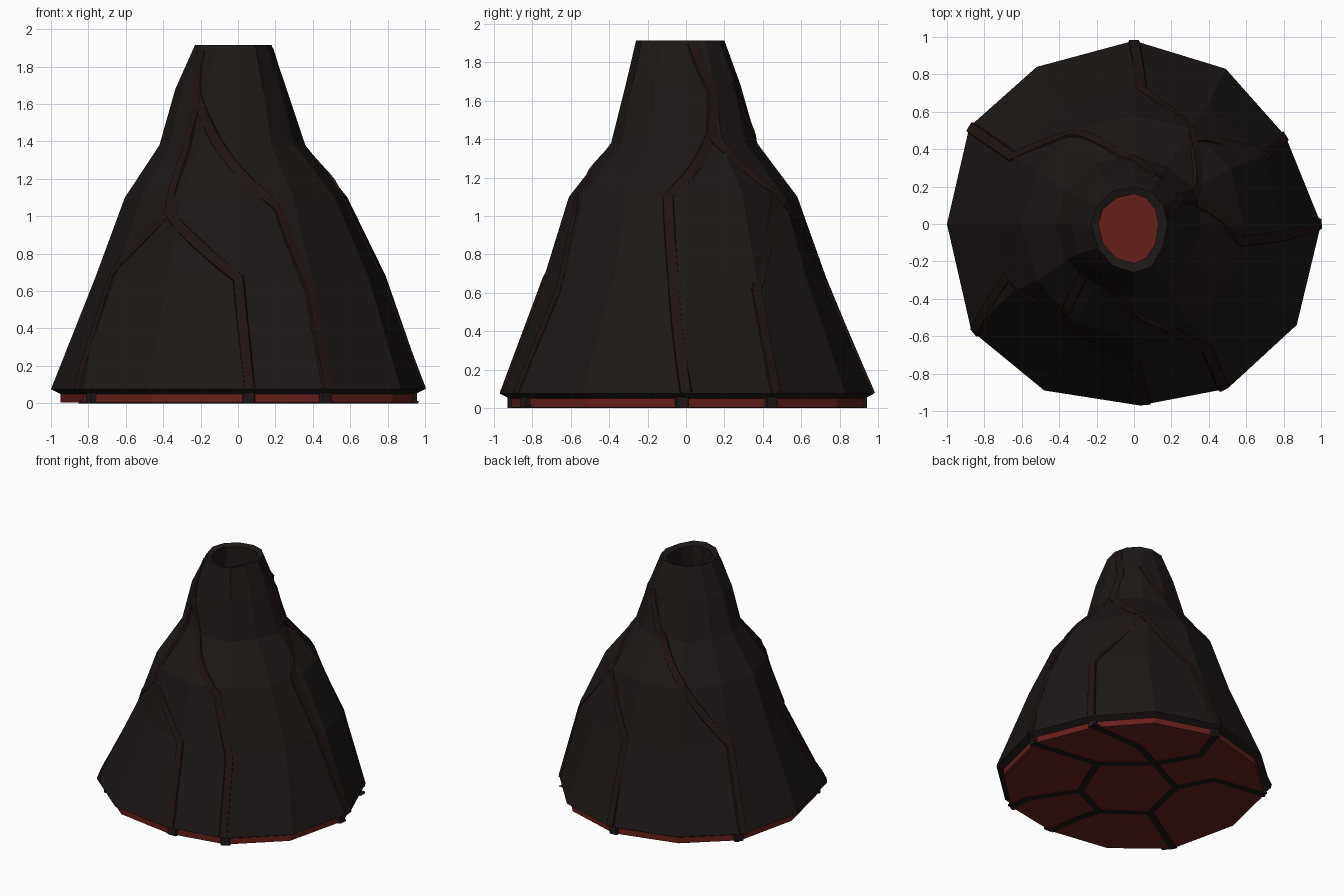
import bpy, bmesh, math, random
from mathutils import Vector

if "Cube" in bpy.data.objects:
    bpy.data.objects.remove(bpy.data.objects["Cube"])

random.seed(4)
N = 12


def material(name, rgb):
    m = bpy.data.materials.new(name)
    m.diffuse_color = (*rgb, 1)
    m.use_nodes = True
    m.node_tree.nodes["Principled BSDF"].inputs["Base Color"].default_value = m.diffuse_color
    return m


ROCK = material("rock", (0.012, 0.009, 0.008))
CRACK = material("crack", (0.014, 0.007, 0.006))
LAVA = material("lava", (0.13, 0.014, 0.010))


def make_object(name, bm, mat):
    bmesh.ops.recalc_face_normals(bm, faces=bm.faces)
    me = bpy.data.meshes.new(name)
    bm.to_mesh(me)
    bm.free()
    ob = bpy.data.objects.new(name, me)
    bpy.context.collection.objects.link(ob)
    me.materials.append(mat)
    return ob


def ring(z, px, py, nx, ny, jitter=0.0):
    """Twelve points with a different reach along +x, +y, -x and -y."""
    pts = []
    for i in range(N):
        a = math.tau * i / N
        c, s = math.cos(a), math.sin(a)
        k = 1 if i % 3 == 0 else 1 + random.uniform(-jitter, jitter)
        pts.append(Vector((c * k * (px if c > 0 else nx),
                           s * k * (py if s > 0 else ny), z)))
    return pts


def skin(bm, rings):
    loops = [[bm.verts.new(p) for p in r] for r in rings]
    for a, b in zip(loops, loops[1:]):
        for i in range(N):
            j = (i + 1) % N
            bm.faces.new((a[i], a[j], b[j], b[i]))
    return loops


# rock shell with open crater
outer = [
    ring(0.07, 1.0, 0.97, 1.0, 0.97, 0.0),
    ring(0.68, 0.79, 0.73, 0.76, 0.74, 0.02),
    ring(1.10, 0.585, 0.58, 0.605, 0.61, 0.03),
    ring(1.38, 0.36, 0.37, 0.42, 0.39, 0.04),
    ring(1.68, 0.26, 0.285, 0.335, 0.315, 0.04),
    ring(1.915, 0.18, 0.20, 0.23, 0.26, 0.03),
]
for i, (x, y) in enumerate([(1, 0), (.81, .47), (.49, .83), (0, .98), (-.52, .84), (-.88, .52),
                            (-1, 0), (-.87, -.57), (-.48, -.89), (.03, -.97), (.5, -.88), (.87, -.54)]):
    outer[0][i] = Vector((x, y, 0.075))
bm = bmesh.new()
under = [Vector((p.x * .95, p.y * .95, 0.05)) for p in outer[0]]
loops = skin(bm, [under] + outer + [ring(1.90, .13, .16, .19, .21), ring(1.5, .14, .17, .20, .22)])
bm.faces.new(loops[0])
bm.faces.new(loops[-1])
make_object("rock_cone", bm, ROCK)

# lava in the crater
bm = bmesh.new()
bm.faces.new([bm.verts.new(p) for p in ring(1.56, .138, .168, .198, .218)])
make_object("crater_lava", bm, LAVA)

# lava slab under the cone
bm = bmesh.new()
slab = [[Vector((p.x * .95, p.y * .95, z)) for p in outer[0]] for z in (0.003, 0.055)]
loops = skin(bm, slab)
for l in loops:
    bm.faces.new(l)
make_object("lava_slab", bm, LAVA)


def on_wall(deg, z):
    """Point on the cone wall at a given direction and height."""
    t = (deg % 360) / 360 * N
    i, f = int(t) % N, t % 1
    col = [r[i].lerp(r[(i + 1) % N], f) for r in outer]
    for a, b in zip(col, col[1:]):
        if z <= b.z:
            p = a.lerp(b, max(0, (z - a.z) / (b.z - a.z)))
            break
    else:
        p = col[-1].copy()
    return p


def ribbon(bm, pts, normals, width, lift):
    """Flat-topped strip with sloping edges along a path."""
    rows = []
    for k, p in enumerate(pts):
        d = (pts[min(k + 1, len(pts) - 1)] - pts[max(k - 1, 0)]).normalized()
        n = normals[k]
        s = d.cross(n).normalized() * width / 2
        rows.append([bm.verts.new(q) for q in
                     (p - s - n * .01, p - s * .8 + n * lift, p + s * .8 + n * lift, p + s - n * .01)])
    for a, b in zip(rows, rows[1:]):
        for i in range(3):
            bm.faces.new((a[i], a[i + 1], b[i + 1], b[i]))


# crack network on the wall: (direction in degrees, height)
paths = [
    [(0, .08), (-9, 1.1), (22, 1.42), (28, 1.65), (10, 1.9)],
    [(30, .08), (29, .62), (55, 1.13), (22, 1.42)],
    [(90, .08), (87, .68), (55, 1.13)],
    [(150, .08), (150, .68), (121, 1.12), (95, 1.4), (60, 1.7)],
    [(211, .08), (203, .68), (233, 1.03)],
    [(272, .08), (270, .67), (233, 1.03), (227, 1.4), (230, 1.65), (215, 1.88)],
    [(299, .08), (299, .6), (291, 1.05), (253, 1.4), (230, 1.65)],
]
bm = bmesh.new()
for path in paths:
    pts = []
    for (a0, z0), (a1, z1) in zip(path, path[1:]):
        pts += [on_wall(a0 + (a1 - a0) * k / 8, z0 + (z1 - z0) * k / 8) for k in range(8)]
    pts.append(on_wall(*path[-1]))
    ribbon(bm, pts, [Vector((p.x, p.y, .35 * math.hypot(p.x, p.y))).normalized() for p in pts], .065, .006)
make_object("wall_cracks", bm, CRACK)

# dark bars on the underside: a centre hexagon with branches to the edge
h = [(-.03, .40), (-.08, .33)]
hexa = [(.40, .06), (.08, .33), (-.27, .16), (-.36, -.25), (-.06, -.47), (.24, -.33)]
branches = [
    [hexa[0], (.96, -.02)],
    [hexa[1], (.33, .45), (.80, .46)],
    [hexa[1], (-.10, .64), (.0, .93)],
    [hexa[2], (-.41, .43), (-.84, .50)],
    [hexa[3], (-.83, -.54)],
    [hexa[4], (0.0, -.67), (.03, -.92)],
    [hexa[5], (.46, -.66), (.48, -.84)],
]
bm = bmesh.new()
down = Vector((0, 0, -1))
for line in [hexa + hexa[:1]] + branches:
    pts = [Vector((x, y, .003)) for x, y in line]
    ribbon(bm, pts, [down] * len(pts), .065, .003)
make_object("underside_bars", bm, ROCK)

# dark posts where the bars cross the slab edge
bm = bmesh.new()
for line in branches:
    d = Vector((*line[-1], 0)).normalized()
    t = (math.degrees(math.atan2(d.y, d.x)) % 360)
    p = on_wall(t, .075) * .95
    pts = [Vector((p.x, p.y, z)) for z in (0.0, .058)]
    ribbon(bm, pts, [d, d], .075, .012)
make_object("edge_posts", bm, ROCK)
